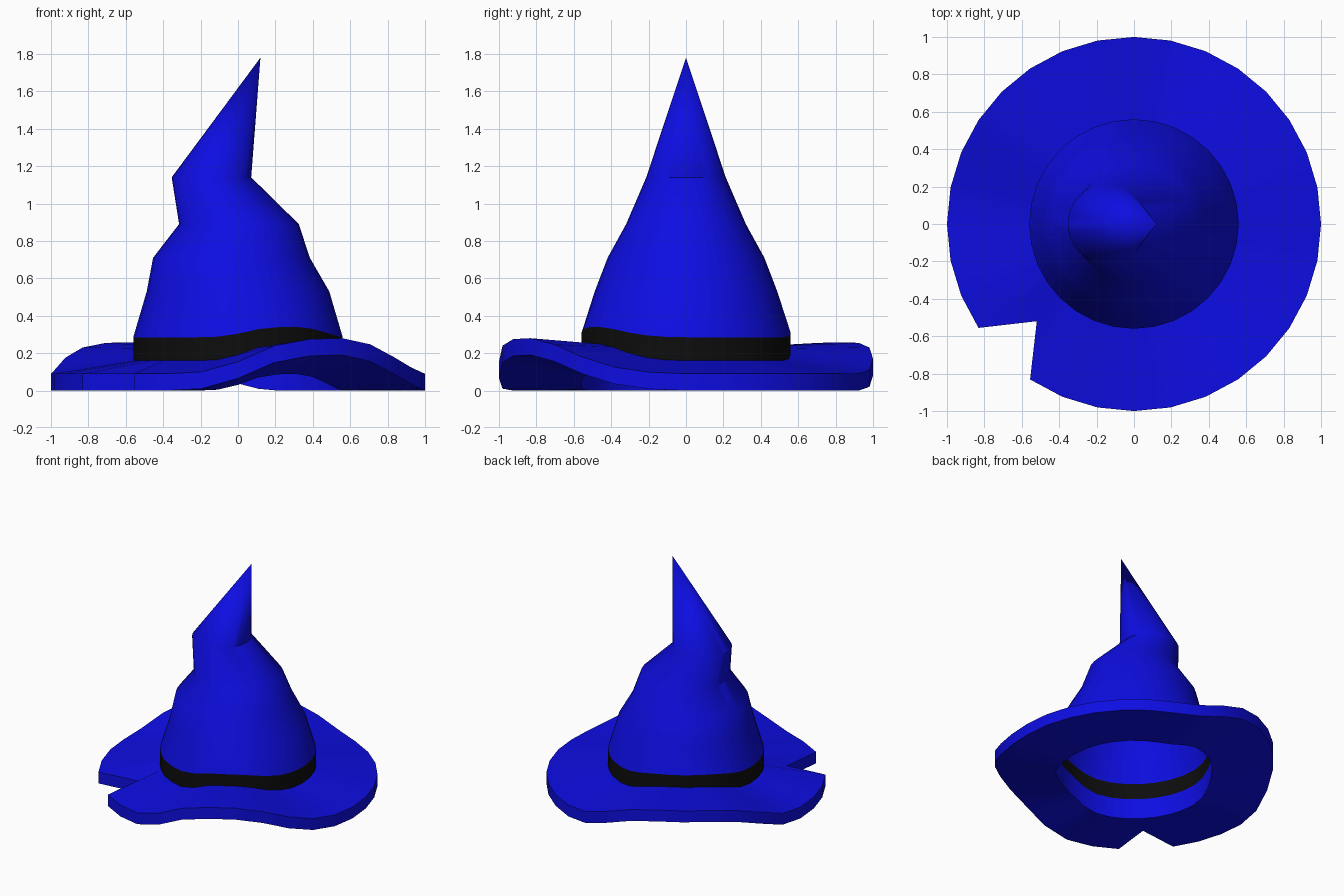
import bpy, bmesh, math

if "Cube" in bpy.data.objects:
    bpy.data.objects.remove(bpy.data.objects["Cube"])

N = 32
BUMPS = {  # raised parts of the rim, by segment number (11.25 degrees each)
    7: .02, 8: .08, 9: .14, 10: .165, 11: .168, 12: .165, 13: .14, 14: .085, 15: .02,
    23: .01, 24: .065, 25: .15, 26: .185, 27: .19, 28: .157, 29: .09, 30: .035, 31: .008}


def material(name, color):
    m = bpy.data.materials.new(name)
    m.diffuse_color = (*color, 1)
    m.use_nodes = True
    m.node_tree.nodes["Principled BSDF"].inputs["Base Color"].default_value = m.diffuse_color
    return m


blue = material("deep blue", (.004, .004, .76))
black = material("band black", (.004, .004, .004))


def ring(bm, r, z, cx=0, bump=0, notch=None):
    verts = []
    for i in range(N):
        a = 2 * math.pi * i / N
        rr = notch if (notch and i == 20) else r
        verts.append(bm.verts.new((cx + rr * math.cos(a), rr * math.sin(a),
                                   z + bump * BUMPS.get(i, 0))))
    return verts


def bridge(bm, a, b):
    for i in range(N):
        j = (i + 1) % N
        bm.faces.new((a[i], a[j], b[j], b[i]))


def finish(bm, name, mat):
    bmesh.ops.recalc_face_normals(bm, faces=bm.faces)
    me = bpy.data.meshes.new(name)
    bm.to_mesh(me)
    bm.free()
    me.materials.append(mat)
    ob = bpy.data.objects.new(name, me)
    bpy.context.collection.objects.link(ob)
    bpy.ops.object.select_all(action='DESELECT')
    ob.select_set(True)
    bpy.context.view_layer.objects.active = ob
    bpy.ops.object.shade_smooth_by_angle(angle=math.radians(45))
    return ob


# wavy brim with a torn notch, closed around the head opening
bm = bmesh.new()
rings = [ring(bm, .56, .16, bump=.47), ring(bm, 1, .09, bump=1, notch=.735),
         ring(bm, 1, 0, bump=1, notch=.735), ring(bm, .56, 0, bump=.47)]
for k in range(4):
    bridge(bm, rings[k], rings[(k + 1) % 4])
finish(bm, "brim", blue)

# band around the crown
bm = bmesh.new()
bridge(bm, ring(bm, .56, .16, bump=.47), ring(bm, .56, .285, bump=.29))
band = finish(bm, "band", black)

# crooked crown: radius, height, sideways offset
bm = bmesh.new()
prev = ring(bm, .56, .285, bump=.29)
for r, z, cx in [(.488, .53, 0), (.419, .71, -.035), (.32, .89, .005), (.2125, 1.14, -.142)]:
    cur = ring(bm, r, z, cx)
    bridge(bm, prev, cur)
    prev = cur
tip = bm.verts.new((.12, 0, 1.78))
for i in range(N):
    bm.faces.new((prev[i], prev[(i + 1) % N], tip))
crown = finish(bm, "crown", blue)

# open surfaces must face outwards
for ob in (band, crown):
    p = ob.data.polygons[0]
    if p.normal.x * p.center.x + p.normal.y * p.center.y < 0:
        ob.data.flip_normals()
